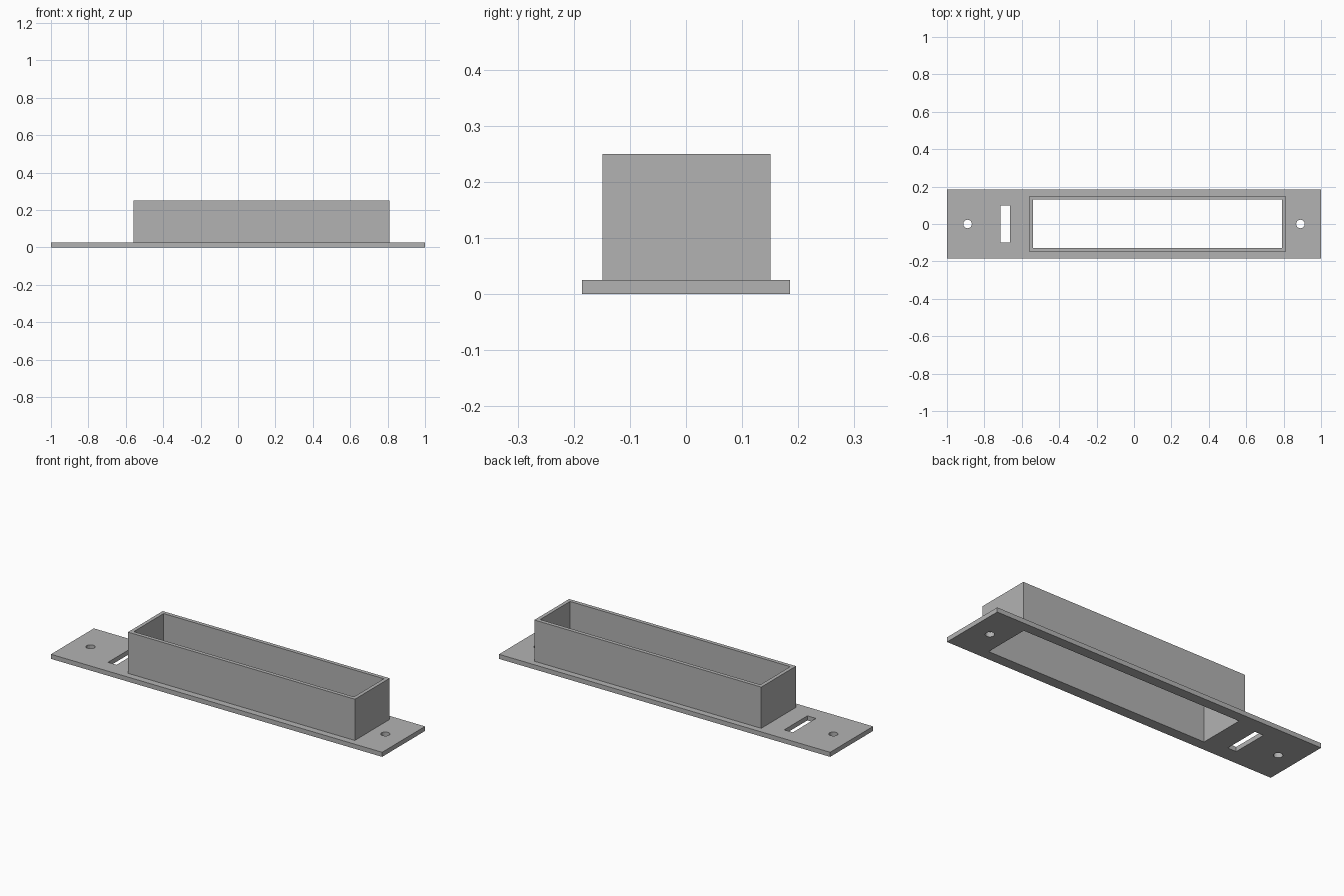
import bpy
import bmesh
from mathutils import Matrix, Vector

cube = bpy.data.objects.get("Cube")
if cube:
    bpy.data.objects.remove(cube, do_unlink=True)

grey = bpy.data.materials.new("plain grey")
grey.use_nodes = True
colour = (0.45, 0.45, 0.45, 1)
grey.diffuse_color = colour
grey.node_tree.nodes["Principled BSDF"].inputs["Base Color"].default_value = colour


def finish(name, bm):
    mesh = bpy.data.meshes.new(name)
    bm.to_mesh(mesh)
    bm.free()
    mesh.materials.append(grey)
    obj = bpy.data.objects.new(name, mesh)
    bpy.context.scene.collection.objects.link(obj)
    return obj


def box(name, low, high):
    low, high = Vector(low), Vector(high)
    bm = bmesh.new()
    place = Matrix.Translation((low + high) / 2) @ Matrix.Diagonal((*(high - low), 1))
    bmesh.ops.create_cube(bm, size=1, matrix=place)
    return finish(name, bm)


def cylinder(name, x, radius):
    bm = bmesh.new()
    bmesh.ops.create_cone(bm, cap_ends=True, segments=16, radius1=radius,
                          radius2=radius, depth=0.2,
                          matrix=Matrix.Translation((x, 0, 0)))
    return finish(name, bm)


def boolean(target, other, operation):
    other.hide_render = True
    mod = target.modifiers.new(other.name, "BOOLEAN")
    mod.operation = operation
    mod.solver = "EXACT"
    mod.object = other
    bpy.context.view_layer.objects.active = target
    bpy.ops.object.modifier_apply(modifier=mod.name)
    bpy.data.objects.remove(other, do_unlink=True)


# Flat mounting plate with the raised rectangular sleeve joined on top
plate = box("mounting_plate", (-1, -0.185, 0), (1, 0.185, 0.025))
sleeve = box("sleeve", (-0.56, -0.149, 0.01), (0.81, 0.151, 0.25))
boolean(plate, sleeve, "UNION")

# Open shaft through the sleeve and plate
boolean(plate, box("shaft_cutter", (-0.54, -0.128, -0.1), (0.79, 0.13, 0.4)), "DIFFERENCE")

# Screw holes near both ends
for x in (-0.89, 0.89):
    boolean(plate, cylinder("screw_hole_cutter", x, 0.023), "DIFFERENCE")

# Plain slot beside the sleeve
boolean(plate, box("slot_cutter", (-0.715, -0.1, -0.1), (-0.663, 0.1, 0.1)), "DIFFERENCE")
